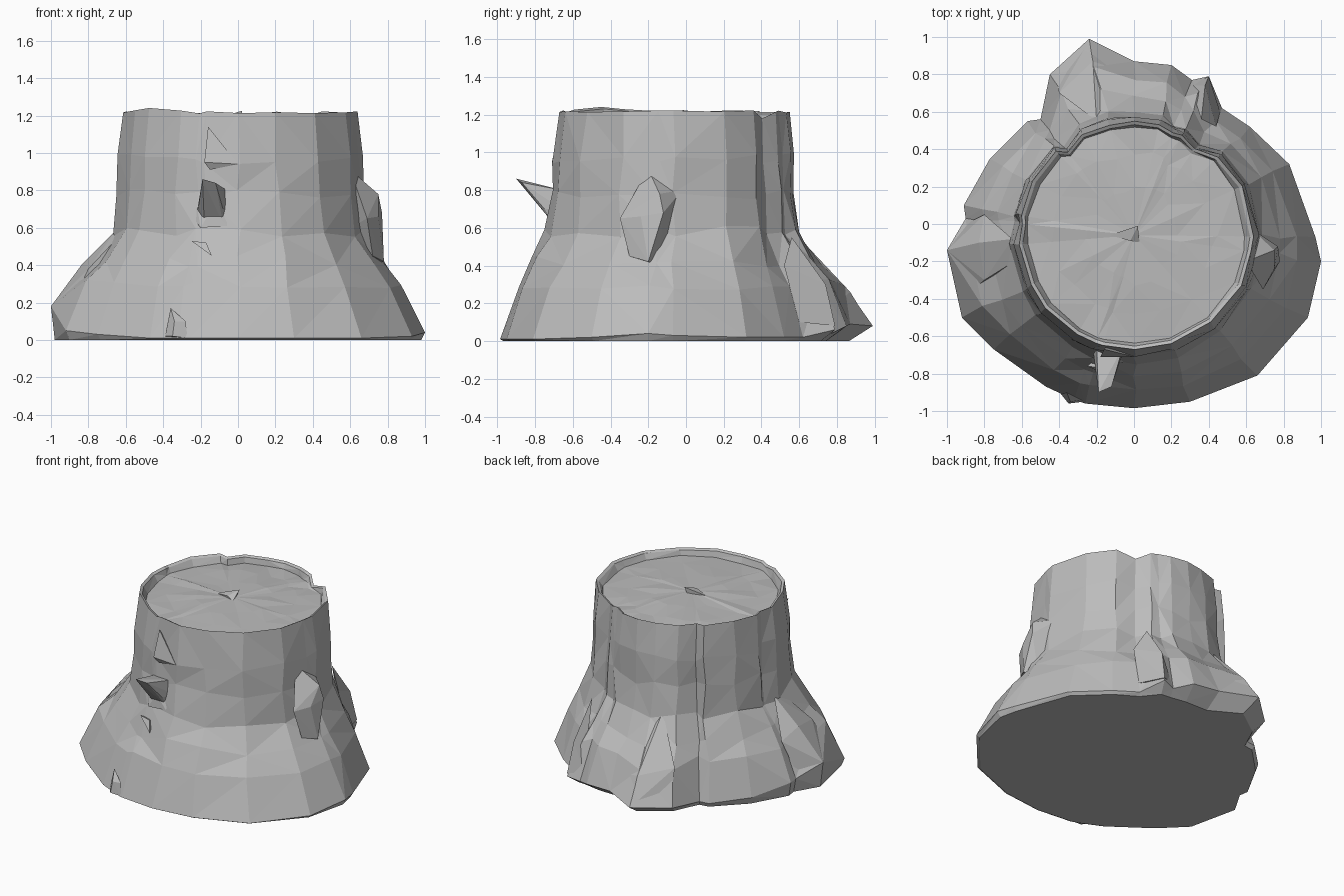
import bpy, bmesh, math, random

random.seed(4)
cube = bpy.data.objects.get("Cube")
if cube:
    bpy.data.objects.remove(cube)

wood = bpy.data.materials.new("weathered_grey")
wood.use_nodes = True
grey = (0.5, 0.5, 0.5, 1)
wood.diffuse_color = grey
wood.node_tree.nodes["Principled BSDF"].inputs["Base Color"].default_value = grey


def finish(bm, name):
    bmesh.ops.recalc_face_normals(bm, faces=bm.faces)
    mesh = bpy.data.meshes.new(name)
    bm.to_mesh(mesh)
    bm.free()
    mesh.materials.append(wood)
    obj = bpy.data.objects.new(name, mesh)
    bpy.context.collection.objects.link(obj)


def shard(name, points):
    """Faceted lump wrapped around a few points."""
    bm = bmesh.new()
    for p in points:
        bm.verts.new(p)
    result = bmesh.ops.convex_hull(bm, input=bm.verts)
    inside = {v for v in result["geom_interior"] if isinstance(v, bmesh.types.BMVert)}
    bmesh.ops.delete(bm, geom=list(inside), context="VERTS")
    finish(bm, name)


def jitter(amount):
    return random.uniform(-amount, amount)


# Root outline: x, y and the height at which each root is widest
outline = [
    (1, -.2, .04), (.97, -.07, .03), (.83, .32, .02), (.62, .52, .02), (.47, .62, .02),
    (.4, .79, .06), (.31, .77, .04), (.2, .85, .08), (0, .87, .09), (-.24, .99, .08),
    (-.45, .8, .06), (-.5, .56, .03), (-.57, .55, .03), (-.77, .35, .05), (-.91, .1, .1),
    (-.9, .03, .1), (-1, -.14, .18), (-.92, -.5, .05), (-.75, -.67, .03), (-.47, -.87, .01),
    (-.32, -.94, .01), (-.26, -.96, .01), (0, -.985, .01), (.3, -.95, .01), (.66, -.81, .01),
    (.93, -.5, .02)]
# Height, how much of the root flare remains, and the extra kept at the front
flare = [(.3, .68, .02), (.42, .42, .06), (.58, .14, .11), (.78, .08, .05), (.97, .07, .04)]
grooves = {3: .015, 4: .055, 5: .025, 6: .035, 11: .045, 15: .02}
rim_lift = {4: -.04, 17: .01, 18: .022, 19: .015}

bm = bmesh.new()
columns = []
for i, (x, y, tip) in enumerate(outline):
    dx, dy = x - .01, y + .06
    angle, reach = math.atan2(dy, dx), math.hypot(dx, dy)
    trunk = .605 + .02 * abs(math.cos(angle)) + jitter(.006) - grooves.get(i, 0)
    front = max(0, -math.sin(angle)) ** 3
    undercut = tip * 1.5 if y > .6 else .02

    def point(radius, z, turn=0):
        return bm.verts.new((.01 + radius * math.cos(angle + turn),
                             -.06 + radius * math.sin(angle + turn), z))

    col = [point(reach * (1 - undercut), 0), point(reach, tip)]
    for z, t, extra in flare:
        col.append(point(trunk + (reach - trunk) * (t + extra * front) + jitter(.008),
                         z + jitter(.03), jitter(.02)))
    # Bark rim and the sunken cut surface with growth rings
    top = 1.217 + jitter(.006) + rim_lift.get(i, 0)
    col.append(point(trunk, top))
    col.append(point(trunk * .97, top - .01))
    col.append(point(min(.58, trunk * .95) + jitter(.006), 1.165 + jitter(.006)))
    col.append(point(.43 + jitter(.03), 1.172 + jitter(.006)))
    col.append(point(.24 + jitter(.03), 1.18 + jitter(.006)))
    columns.append(col)

heart = bm.verts.new((0, -.06, 1.185))
for a, b in zip(columns, columns[1:] + columns[:1]):
    for k in range(len(a) - 1):
        bm.faces.new((a[k], b[k], b[k + 1], a[k + 1]))
    bm.faces.new((a[-1], b[-1], heart))
bm.faces.new([c[0] for c in reversed(columns)])
bmesh.ops.triangulate(bm, faces=[f for f in bm.faces if len(f.verts) == 4])
finish(bm, "stump_body")

# Broken branch at the front, with its swollen collar
shard("branch_stub", [
    (-.22, -.66, .68), (-.18, -.7, .62), (-.08, -.7, .62), (-.05, -.66, .7), (-.06, -.66, .8),
    (-.2, -.66, .8), (-.21, -.75, .72), (-.08, -.75, .7), (-.19, -.9, .86), (-.12, -.87, .84)])
shard("branch_collar", [
    (-.26, -.66, .68), (-.2, -.74, .6), (-.06, -.74, .61), (-.03, -.66, .8), (-.23, -.66, .78),
    (-.14, -.73, .7)])
shard("bark_ledge", [
    (-.16, -.67, 1.14), (-.18, -.71, .95), (0, -.71, .94), (-.15, -.69, .91), (-.1, -.6, 1)])
shard("bark_splinter", [
    (-.25, -.76, .53), (-.14, -.81, .45), (-.17, -.77, .52), (-.18, -.7, .5)])

# Knot on the left side
shard("side_knot", [
    (.6, -.2, .91), (.75, -.14, .78), (.62, -.02, .8), (.77, -.12, .68), (.78, -.2, .42),
    (.69, -.35, .65), (.75, -.24, .66), (.7, -.14, .4), (.72, -.3, .45), (.6, -.15, .6)])

# Ridges on the back and right flanks
shard("back_root_ridge", [
    (-.24, .98, .08), (-.22, .87, .26), (-.15, .68, .42), (-.4, .7, .3), (-.02, .8, .2),
    (-.2, .55, .6), (-.42, .78, .08), (0, .84, .08)])
shard("back_fin", [
    (.4, .79, .08), (.38, .74, .3), (.36, .56, .55), (.46, .6, .1), (.3, .74, .1), (.44, .52, .4)])
shard("right_root_ridge", [
    (-1, -.14, .18), (-.83, -.1, .41), (-.65, -.08, .59), (-.8, .05, .35), (-.8, -.3, .38),
    (-.92, -.4, .12), (-.64, -.2, .55), (-.9, 0, .1)])
shard("root_chip", [
    (-.39, -.91, .02), (-.35, -.96, .02), (-.27, -.95, .01), (-.28, -.94, .1), (-.36, -.9, .17),
    (-.34, -.95, .1)])

# Splinter standing in the middle of the cut
shard("heart_splinter", [
    (-.13, -.06, 1.18), (.02, -.01, 1.225), (.03, -.1, 1.18), (-.02, -.09, 1.2), (0, -.02, 1.17)])
